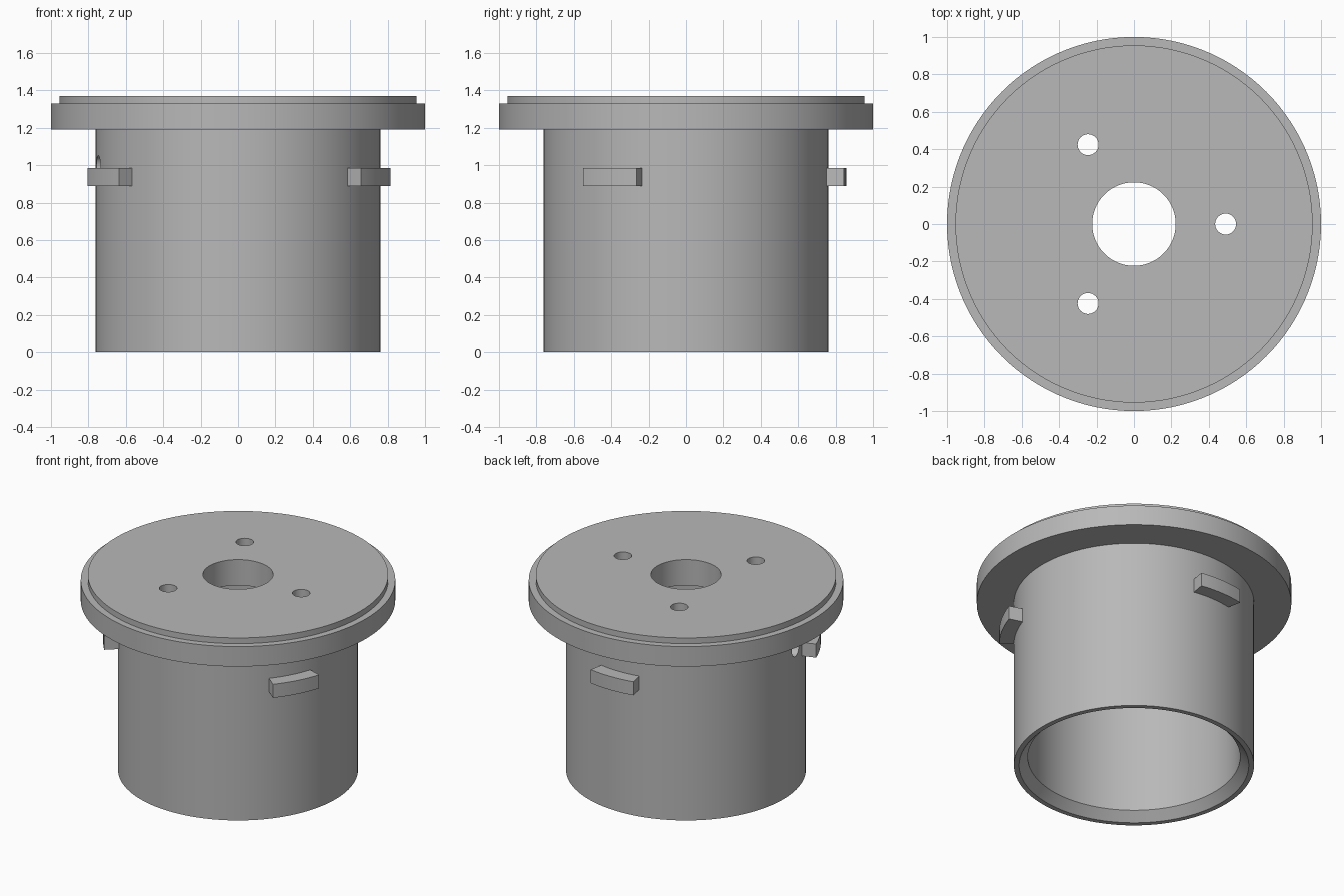
import bpy
import bmesh
from math import cos, sin, pi, radians
from mathutils import Matrix, Vector

cube = bpy.data.objects.get("Cube")
if cube:
    bpy.data.objects.remove(cube, do_unlink=True)

# Single plain grey material
grey = bpy.data.materials.new("plain grey")
grey.use_nodes = True
colour = (0.48, 0.48, 0.48, 1)
grey.diffuse_color = colour
grey.node_tree.nodes["Principled BSDF"].inputs["Base Color"].default_value = colour


def add_object(name, bm):
    bmesh.ops.recalc_face_normals(bm, faces=bm.faces)
    mesh = bpy.data.meshes.new(name)
    bm.to_mesh(mesh)
    bm.free()
    mesh.materials.append(grey)
    obj = bpy.data.objects.new(name, mesh)
    bpy.context.collection.objects.link(obj)
    return obj


def select_only(obj):
    bpy.ops.object.select_all(action="DESELECT")
    obj.select_set(True)
    bpy.context.view_layer.objects.active = obj


def lathe(name, profile, start, sweep, steps):
    """Turn a closed (radius, height) profile around z, capping part turns."""
    bm = bmesh.new()
    a = radians(start)
    ring = [bm.verts.new((r * cos(a), r * sin(a), z)) for r, z in profile]
    edges = [bm.edges.new((v, ring[i - 1])) for i, v in enumerate(ring)]
    bmesh.ops.spin(bm, geom=ring + edges, axis=(0, 0, 1), cent=(0, 0, 0),
                   angle=radians(sweep), steps=steps)
    bmesh.ops.remove_doubles(bm, verts=bm.verts, dist=0.0001)
    open_edges = [e for e in bm.edges if e.is_boundary]
    if open_edges:
        bmesh.ops.holes_fill(bm, edges=open_edges, sides=0)
    return add_object(name, bm)


def drill(target, centre, direction, radius, depth):
    """Cut a round hole through the target."""
    bm = bmesh.new()
    turn = Vector(direction).to_track_quat("Z", "Y").to_matrix().to_4x4()
    bmesh.ops.create_cone(bm, cap_ends=True, segments=32, radius1=radius,
                          radius2=radius, depth=depth,
                          matrix=Matrix.Translation(centre) @ turn)
    cutter = add_object("hole_cutter", bm)
    cutter.hide_render = True
    mod = target.modifiers.new("hole", "BOOLEAN")
    mod.operation = "DIFFERENCE"
    mod.solver = "EXACT"
    mod.object = cutter
    select_only(target)
    bpy.ops.object.modifier_apply(modifier=mod.name)
    bpy.data.objects.remove(cutter, do_unlink=True)


def smooth(obj):
    select_only(obj)
    bpy.ops.object.shade_smooth_by_angle(angle=radians(25))


# Hollow cap body: chamfered skirt, stepped flange and centre bore
OUTER, INNER, UNDER, TOP = 0.763, 0.675, 1.19, 1.37
body = lathe("flanged_body", [
    (0.73, 0), (OUTER, 0), (OUTER, UNDER), (1, UNDER), (1, 1.33),
    (0.955, 1.33), (0.955, TOP), (0.223, TOP), (0.223, UNDER),
    (INNER, UNDER), (INNER, 0.06)], 0, 360, 120)

# Three bolt holes through the top plate
for i in range(3):
    a = i * 2 * pi / 3
    drill(body, (0.49 * cos(a), 0.49 * sin(a), 1.28), (0, 0, 1), 0.056, 0.5)

# Small locking hole through the skirt beside one lug
a = radians(191.3)
drill(body, (0.72 * cos(a), 0.72 * sin(a), 0.995),
      (cos(a), sin(a), 0), 0.056, 0.3)
smooth(body)

# Three curved locking lugs around the skirt
for i, start in enumerate((-40, 80, 200)):
    lug = lathe(f"locking_lug_{i + 1}", [
        (0.75, 0.89), (0.857, 0.89), (0.857, 0.985), (0.75, 0.985)],
        start, 22, 8)
    smooth(lug)
